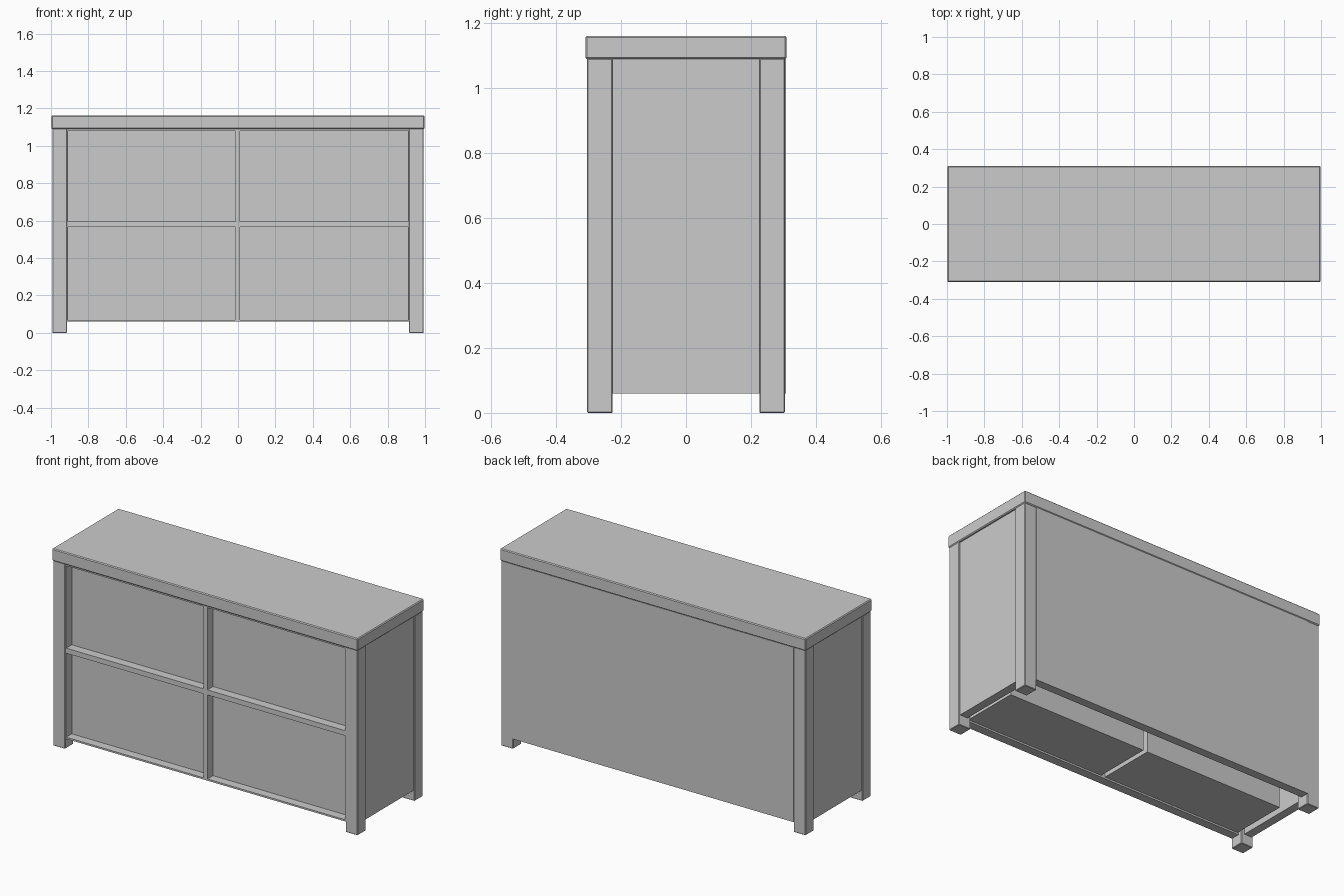
import bpy, bmesh

if "Cube" in bpy.data.objects:
    bpy.data.objects.remove(bpy.data.objects["Cube"])


def box(name, x, y, z, bevel=0.0):
    """Axis-aligned box from (min, max) ranges, with an optional small chamfer."""
    bm = bmesh.new()
    bmesh.ops.create_cube(bm, size=1.0)
    for v in bm.verts:
        v.co = [r[0] + (c + 0.5) * (r[1] - r[0]) for c, r in zip(v.co, (x, y, z))]
    mesh = bpy.data.meshes.new(name)
    bm.to_mesh(mesh)
    bm.free()
    obj = bpy.data.objects.new(name, mesh)
    bpy.context.collection.objects.link(obj)
    if bevel:
        mod = obj.modifiers.new("edge_chamfer", 'BEVEL')
        mod.width = bevel
        mod.segments = 1
    return obj


BOTTOM, UNDER_TOP = 0.06, 1.09
FRAME_Y = (-0.302, -0.25)

# Table top
box("top", (-0.997, 0.997), (-0.31, 0.31), (1.09, 1.162), 0.005)

# Legs and side panels, mirrored left and right
for side, s in (("left", -1), ("right", 1)):
    def span(a, b):
        return tuple(sorted((s * a, s * b)))
    box(side + "_front_leg", span(0.915, 0.993), (-0.305, -0.226), (0, 1.092), 0.003)
    box(side + "_back_leg", span(0.915, 0.993), (0.226, 0.305), (0, 1.092), 0.003)
    box(side + "_side_panel", span(0.935, 0.985), (-0.23, 0.23), (BOTTOM, UNDER_TOP))

# Back panel, slightly proud of the legs
box("back_panel", (-0.916, 0.916), (0.258, 0.308), (BOTTOM, UNDER_TOP))

# Front frame: rails and stiles around four openings
for name, z in (("bottom_rail", (BOTTOM, 0.07)), ("middle_rail", (0.565, 0.595)),
                ("top_rail", (1.08, UNDER_TOP))):
    box(name, (-0.916, 0.916), FRAME_Y, z)
box("centre_stile", (-0.014, 0.012), FRAME_Y, (BOTTOM, UNDER_TOP))
for side, x in (("left", (-0.916, -0.909)), ("right", (0.908, 0.916))):
    box(side + "_stile", x, FRAME_Y, (BOTTOM, UNDER_TOP))

# Four drawers recessed behind the frame
for row, z in (("lower", (0.07, 0.565)), ("upper", (0.595, 1.08))):
    for side, x in (("left", (-0.909, -0.014)), ("right", (0.012, 0.908))):
        box(f"{row}_{side}_drawer", x, (-0.25, 0.09), z)
